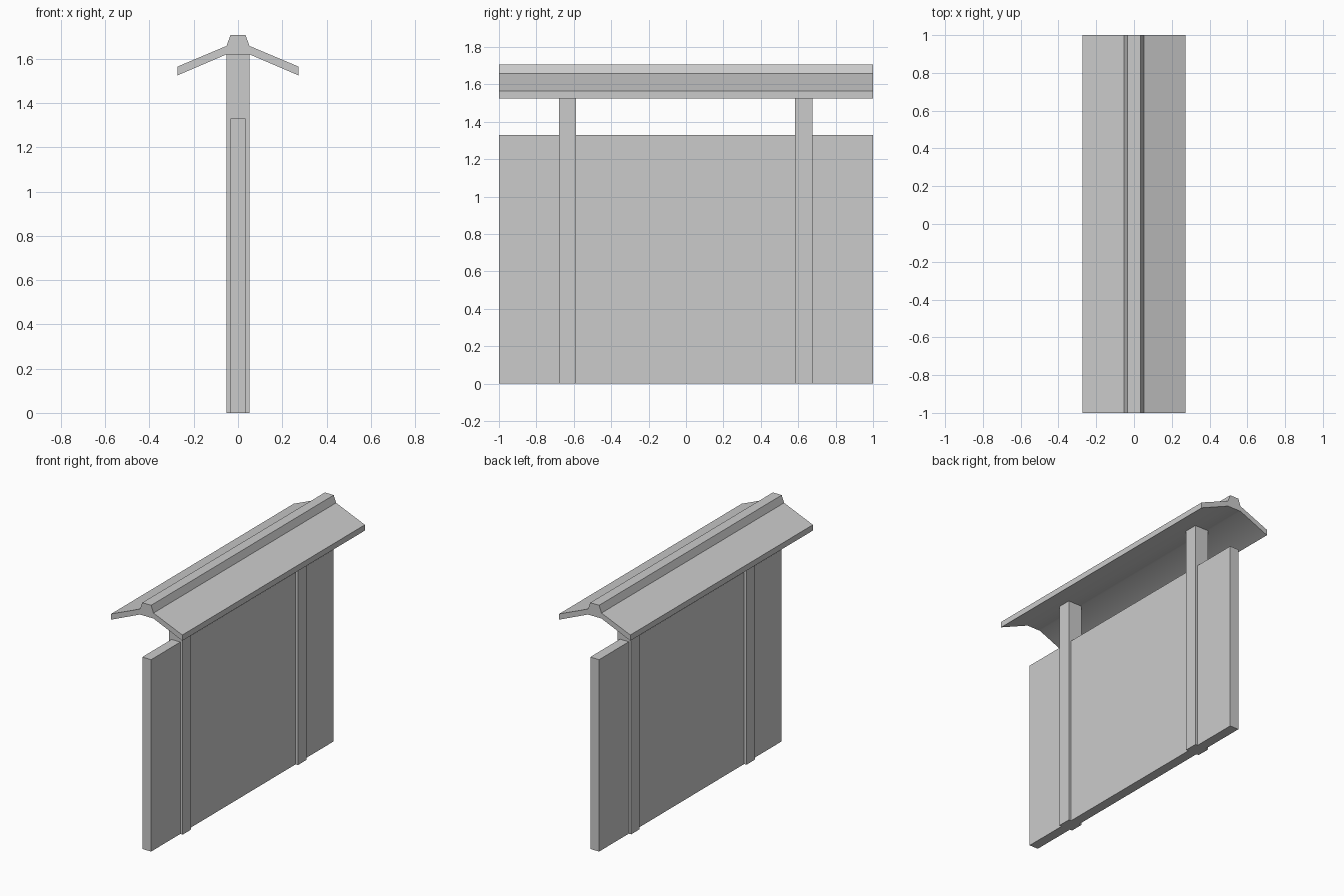
import bpy, bmesh
from math import radians

if "Cube" in bpy.data.objects:
    bpy.data.objects.remove(bpy.data.objects["Cube"])


def extrude_profile(name, profile, y0, y1):
    """Solid made from an x-z outline swept along y."""
    bm = bmesh.new()
    face = bm.faces.new([bm.verts.new((x, y0, z)) for x, z in profile])
    new = bmesh.ops.extrude_face_region(bm, geom=[face])["geom"]
    verts = [g for g in new if isinstance(g, bmesh.types.BMVert)]
    bmesh.ops.translate(bm, verts=verts, vec=(0, y1 - y0, 0))
    bmesh.ops.recalc_face_normals(bm, faces=bm.faces)
    mesh = bpy.data.meshes.new(name)
    bm.to_mesh(mesh)
    bm.free()
    obj = bpy.data.objects.new(name, mesh)
    bpy.context.collection.objects.link(obj)
    return obj


def block(name, half_width, y0, y1, height):
    w = half_width
    return extrude_profile(name, [(-w, 0), (w, 0), (w, height), (-w, height)], y0, y1)


# Wall panel
block("wall_panel", 0.034, -1, 1, 1.33)

# Two posts standing proud of both wall faces
for name, y in (("front_post", -0.634), ("back_post", 0.629)):
    block(name, 0.052, y - 0.046, y + 0.046, 1.62)

# Pitched roof cap with raised ridge: right half outline, mirrored
half = [(0.052, 1.62), (0.273, 1.525), (0.273, 1.565), (0.052, 1.658), (0.034, 1.707)]
roof = extrude_profile("roof_cap", half + [(-x, z) for x, z in reversed(half)], -1, 1)

# Soft underside, crisp outer edges
bpy.context.view_layer.objects.active = roof
roof.select_set(True)
bpy.ops.object.shade_smooth_by_angle(angle=radians(30))
